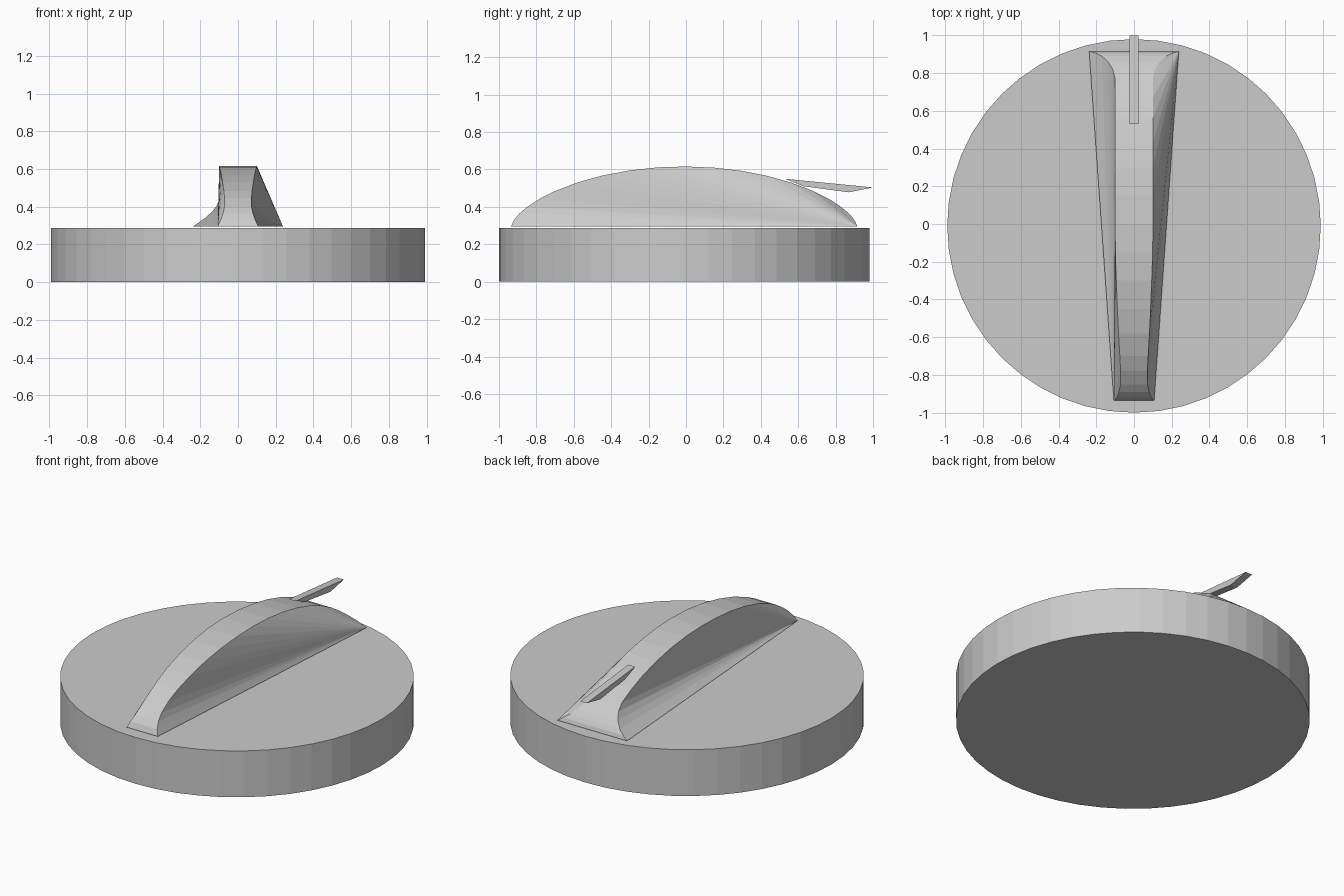
import bpy, bmesh

if "Cube" in bpy.data.objects:
    bpy.data.objects.remove(bpy.data.objects["Cube"])


def make_object(name, bm):
    bmesh.ops.recalc_face_normals(bm, faces=bm.faces[:])
    me = bpy.data.meshes.new(name)
    bm.to_mesh(me)
    bm.free()
    ob = bpy.data.objects.new(name, me)
    bpy.context.collection.objects.link(ob)
    return ob


# Round base disc
bpy.ops.mesh.primitive_cylinder_add(vertices=48, radius=0.99, depth=0.286,
                                    location=(0, -0.01, 0.143))
bpy.context.object.name = "base_disc"

# Grip: arched strip whose half width varies along y
outline = [(-0.935, 0.107), (-0.92, 0.092), (-0.89, 0.079), (-0.85, 0.072),
           (-0.78, 0.071), (-0.7, 0.075), (-0.58, 0.082), (-0.45, 0.088),
           (-0.3, 0.094), (-0.15, 0.099), (0.0, 0.1), (0.15, 0.1), (0.3, 0.1),
           (0.43, 0.1), (0.56, 0.1), (0.67, 0.1), (0.77, 0.1), (0.82, 0.112),
           (0.86, 0.137), (0.89, 0.17), (0.907, 0.205), (0.915, 0.238)]


def arch_z(y):
    t = min(1.0, abs(y + 0.01) / 0.925)
    return 0.296 + 0.32 * (1 - t * t) ** 0.65


bm = bmesh.new()
left = [bm.verts.new((-w, y, arch_z(y))) for y, w in outline]
right = [bm.verts.new((w, y, arch_z(y))) for y, w in outline]
last = len(outline) - 1
for i in range(last):
    bm.faces.new((left[i], right[i], right[i + 1], left[i + 1]))
    # Left side fans from the front corner, right side from the back corner
    if i > 0:
        bm.faces.new((left[0], left[i], left[i + 1]))
    if i < last - 1:
        bm.faces.new((right[last], right[i + 1], right[i]))
bm.faces.new((left[0], left[last], right[last], right[0]))
make_object("grip", bm)

# Pointer: thin wedge rising off the back of the grip
profile = [(0.53, 0.55), (1.0, 0.504), (0.87, 0.478), (0.63, 0.51)]
bm = bmesh.new()
sides = [[bm.verts.new((x, y, z)) for y, z in profile] for x in (-0.023, 0.023)]
for s in sides:
    bm.faces.new(s)
for i in range(4):
    j = (i + 1) % 4
    bm.faces.new((sides[0][i], sides[0][j], sides[1][j], sides[1][i]))
make_object("pointer", bm)
